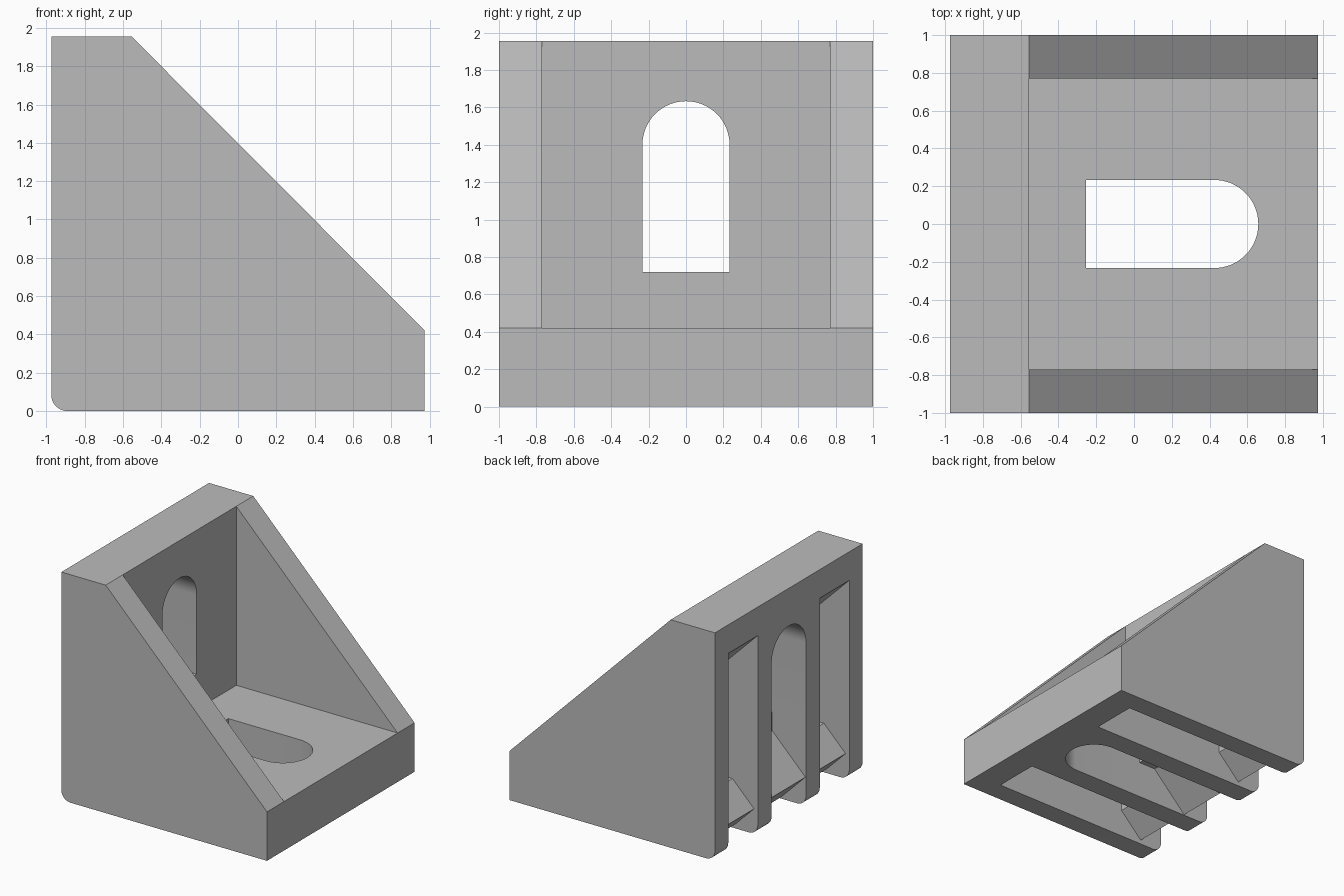
import bpy, bmesh
from math import sin, cos, pi
from mathutils import Vector

if "Cube" in bpy.data.objects:
    bpy.data.objects.remove(bpy.data.objects["Cube"])

HALF, HEIGHT = 0.975, 1.955    # half length in x, overall height
WALL, POCKET = 0.42, 0.77      # plate thickness, half width of the pocket
DEPTH = 0.32                   # depth of the channels in the outer faces
SLOT_R, SLOT_END, SLOT_MID = 0.233, 0.72, 1.4
OVER = 0.1                     # how far cutters stick out

grey = bpy.data.materials.new("plain grey")
grey.use_nodes = True
colour = (0.5, 0.5, 0.5, 1)
grey.diffuse_color = colour
grey.node_tree.nodes["Principled BSDF"].inputs["Base Color"].default_value = colour


def prism(name, outline, place, lo, hi):
    """Extrude a 2D outline from lo to hi; place maps (a, b, depth) to a point."""
    bm = bmesh.new()
    face = bm.faces.new([bm.verts.new(place(a, b, lo)) for a, b in outline])
    shift = Vector(place(0, 0, hi)) - Vector(place(0, 0, lo))
    grown = bmesh.ops.extrude_face_region(bm, geom=[face])["geom"]
    bmesh.ops.translate(bm, vec=shift,
                        verts=[g for g in grown if isinstance(g, bmesh.types.BMVert)])
    bmesh.ops.recalc_face_normals(bm, faces=bm.faces)
    mesh = bpy.data.meshes.new(name)
    bm.to_mesh(mesh)
    bm.free()
    mesh.materials.append(grey)
    obj = bpy.data.objects.new(name, mesh)
    bpy.context.collection.objects.link(obj)
    return obj


def arc(cx, cy, r, start, end, steps):
    angles = [start + (end - start) * i / steps for i in range(steps + 1)]
    return [(cx + r * cos(t), cy + r * sin(t)) for t in angles]


# Side outlines are measured from the outer corner: u along x, v along z
def side(u, v, y):
    return (u - HALF, y, v)


def upright(a, b, u):
    return (u - HALF, a, b)


def flat(a, b, v):
    return (b - HALF, a, v)


def mirrored(half):
    """Close an outline that is symmetric about the corner diagonal."""
    return half + [(v, u) for u, v in reversed(half)] + [(-OVER, -OVER)]


# Solid body with a rounded outer corner and a sloping front
r = 0.085
body = prism("corner_bracket",
             arc(r, r, r, pi, 1.5 * pi, 10)
             + [(2 * HALF, 0), (2 * HALF, WALL), (WALL, HEIGHT), (0, HEIGHT)],
             side, -1, 1)

# Pocket between the two side gussets
cutters = [prism("pocket_cutter", [(WALL, WALL), (3, WALL), (3, 3), (WALL, 3)],
                 side, -POCKET, POCKET)]

# Outer channels that run round the corner, leaving a diagonal web inside
lip = 1.71
channel = mirrored([(-OVER, lip + OVER), (DEPTH, lip - DEPTH), (DEPTH, WALL),
                    (0.24, WALL), (0.035, 0.215)])
for y in (-0.82, 0.42):
    cutters.append(prism("channel_cutter", channel, side, y, y + 0.4))

# Central channel leading to the screw slots
centre = mirrored([(-OVER, SLOT_END), (DEPTH, SLOT_END), (DEPTH, 0.56), (0.005, 0.245)])
cutters.append(prism("centre_cutter", centre, side, -SLOT_R, SLOT_R))

# Round-ended screw slots through both plates
slot = arc(0, SLOT_MID, SLOT_R, 0, pi, 32) + [(-SLOT_R, SLOT_END), (SLOT_R, SLOT_END)]
for place in (upright, flat):
    cutters.append(prism("slot_cutter", slot, place, -OVER, WALL + 0.05))

# Cut everything out of the body
bpy.context.view_layer.objects.active = body
for cutter in cutters:
    cutter.hide_render = True
    mod = body.modifiers.new("cut", "BOOLEAN")
    mod.operation, mod.solver, mod.object = "DIFFERENCE", "EXACT", cutter
    bpy.ops.object.modifier_apply(modifier=mod.name)
    bpy.data.objects.remove(cutter)

bpy.ops.object.select_all(action="DESELECT")
body.select_set(True)
bpy.ops.object.shade_smooth_by_angle(angle=pi / 6)
